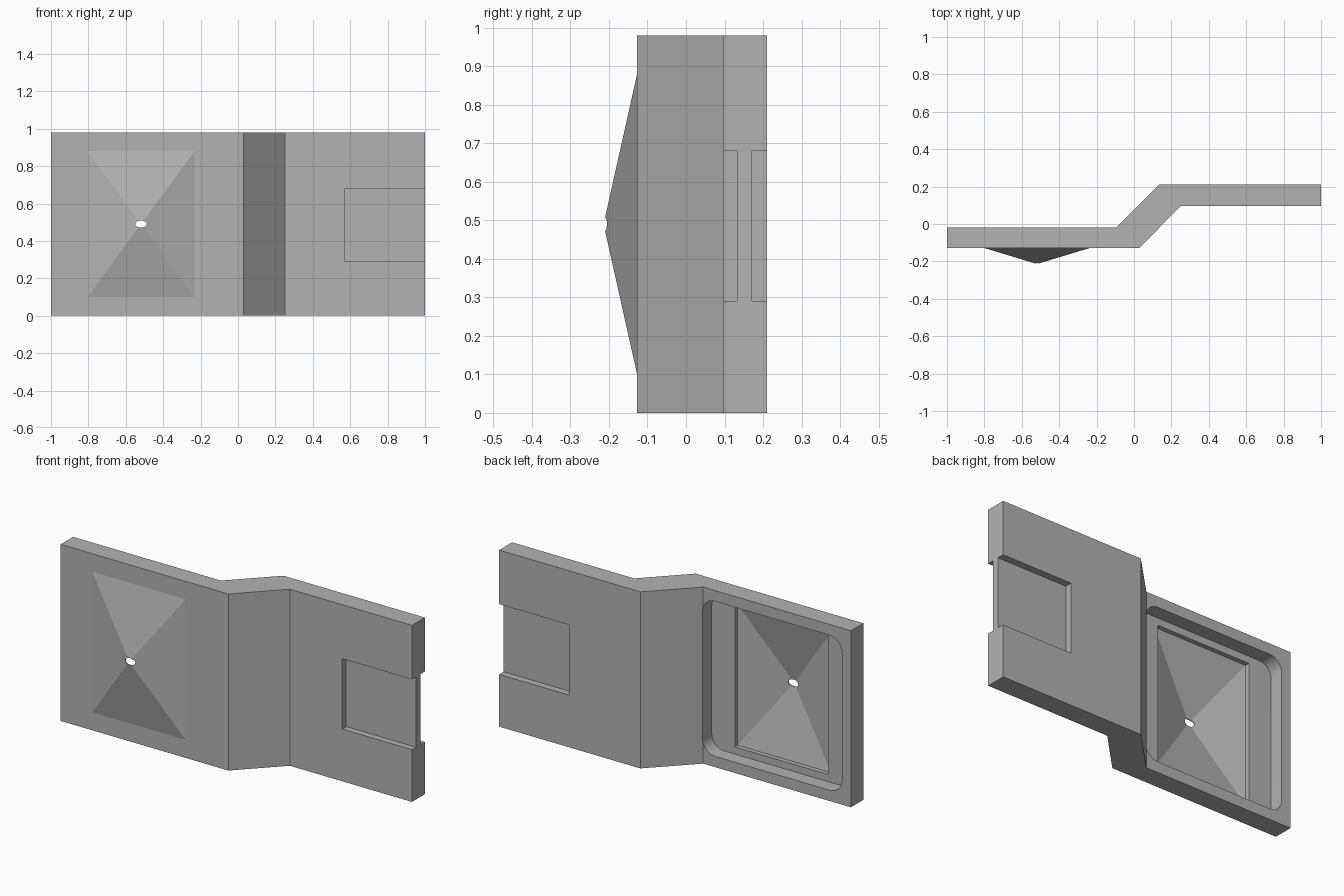
import bpy
import bmesh
import math
from mathutils import Matrix

cube = bpy.data.objects.get("Cube")
if cube:
    bpy.data.objects.remove(cube, do_unlink=True)

HEIGHT = 0.98
FRONT, BACK = -0.127, -0.018      # faces of the lower panel
FLOOR = -0.097                    # bottom of the rear pocket
PYR_X, PYR_Z = (-0.805, -0.232), (0.1, 0.88)

grey = bpy.data.materials.new("plain_grey")
grey.use_nodes = True
grey.diffuse_color = (0.45, 0.45, 0.45, 1)
grey.node_tree.nodes["Principled BSDF"].inputs["Base Color"].default_value = (0.45, 0.45, 0.45, 1)


def finish(name, bm):
    bmesh.ops.recalc_face_normals(bm, faces=bm.faces[:])
    mesh = bpy.data.meshes.new(name)
    bm.to_mesh(mesh)
    bm.free()
    mesh.materials.append(grey)
    obj = bpy.data.objects.new(name, mesh)
    bpy.context.collection.objects.link(obj)
    return obj


def box(name, x, y, z, radius=0):
    """Box from ranges, with optional rounding of the edges that run along y."""
    bm = bmesh.new()
    bmesh.ops.create_cube(bm, size=1)
    for v in bm.verts:
        v.co = [r[0] if c < 0 else r[1] for c, r in zip(v.co, (x, y, z))]
    if radius:
        edges = [e for e in bm.edges
                 if abs(e.verts[0].co.y - e.verts[1].co.y) > 1e-4]
        bmesh.ops.bevel(bm, geom=edges, offset=radius, segments=12,
                        profile=0.5, affect='EDGES')
    return finish(name, bm)


def pyramid(name, back, base, tip):
    """Rectangular block that ends in a forward pointing pyramid."""
    bm = bmesh.new()
    corners = [(0, 0), (1, 0), (1, 1), (0, 1)]
    rear, front = [[bm.verts.new((PYR_X[i], y, PYR_Z[j])) for i, j in corners]
                   for y in (back, base)]
    apex = bm.verts.new((sum(PYR_X) / 2, tip, sum(PYR_Z) / 2))
    bm.faces.new(rear)
    for k in range(4):
        n = (k + 1) % 4
        bm.faces.new((rear[k], rear[n], front[n], front[k]))
        bm.faces.new((front[k], front[n], apex))
    return finish(name, bm)


def combine(target, tool, operation):
    tool.hide_render = True
    mod = target.modifiers.new(tool.name, 'BOOLEAN')
    mod.operation = operation
    mod.solver = 'EXACT'
    mod.object = tool
    bpy.context.view_layer.objects.active = target
    bpy.ops.object.modifier_apply(modifier=mod.name)
    bpy.data.objects.remove(tool, do_unlink=True)


# Stepped plate, a plan profile raised to full height
profile = [(-1, FRONT), (0.03, FRONT), (0.25, 0.097), (1, 0.097),
           (1, 0.21), (0.133, 0.21), (-0.093, BACK), (-1, BACK)]
bm = bmesh.new()
face = bm.faces.new([bm.verts.new((x, y, 0)) for x, y in profile])
raised = bmesh.ops.extrude_face_region(bm, geom=[face])
bmesh.ops.translate(bm, vec=(0, 0, HEIGHT),
                    verts=[g for g in raised["geom"] if isinstance(g, bmesh.types.BMVert)])
plate = finish("stepped_bracket_plate", bm)

# Shallow front pyramid, rear pocket and matching hollow
combine(plate, pyramid("front_pyramid", -0.11, FRONT, -0.214), 'UNION')
combine(plate, box("rear_pocket", (-0.945, -0.09), (FLOOR, 0.0), (0.06, 0.92), 0.075), 'DIFFERENCE')
combine(plate, pyramid("pyramid_hollow", -0.03, FRONT + 0.005, -0.209), 'DIFFERENCE')

# Small oval hole through the pyramid tip
bm = bmesh.new()
bmesh.ops.create_cone(bm, cap_ends=True, segments=32, radius1=1, radius2=1, depth=0.3)
bmesh.ops.transform(bm, verts=bm.verts[:], matrix=(
    Matrix.Translation((sum(PYR_X) / 2, -0.2, HEIGHT / 2))
    @ Matrix.Diagonal((0.031, 1, 0.019, 1))
    @ Matrix.Rotation(math.pi / 2, 4, 'X')))
combine(plate, finish("tip_hole", bm), 'DIFFERENCE')

# Notches on both sides of the free end
for name, depth in (("front_notch", (0.0, 0.132)), ("rear_notch", (0.171, 0.3))):
    combine(plate, box(name, (0.572, 1.1), depth, (0.29, 0.68)), 'DIFFERENCE')

# Smooth only the pocket corners
plate.select_set(True)
bpy.context.view_layer.objects.active = plate
bpy.ops.object.shade_smooth_by_angle(angle=math.radians(9))
